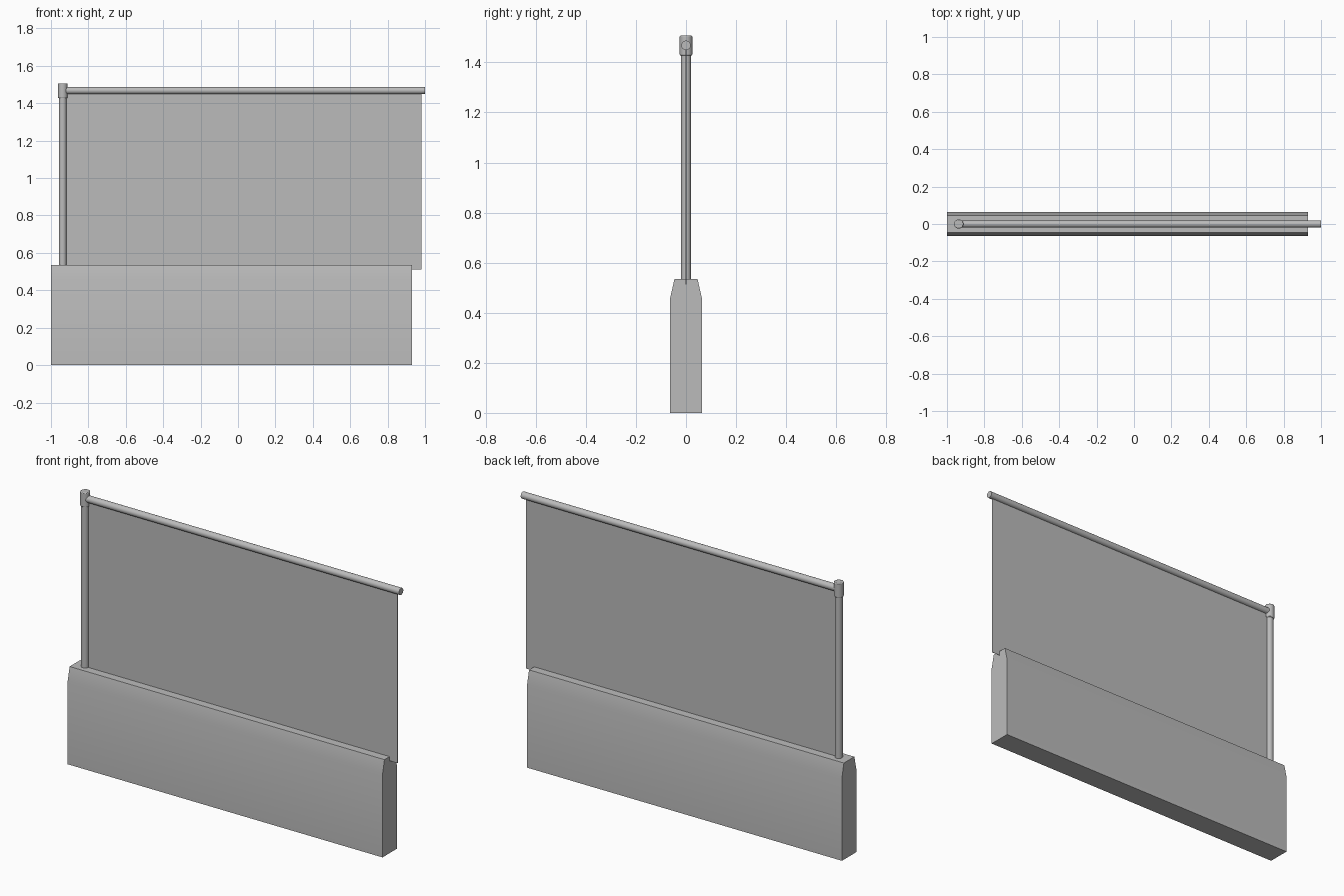
import bpy, bmesh
from math import pi
from mathutils import Matrix, Vector

cube = bpy.data.objects.get("Cube")
if cube:
    bpy.data.objects.remove(cube, do_unlink=True)

grey = bpy.data.materials.new("plain_grey")
grey.use_nodes = True
GREY = (0.5, 0.5, 0.5, 1)
grey.diffuse_color = GREY
grey.node_tree.nodes["Principled BSDF"].inputs["Base Color"].default_value = GREY


def finish(name, bm, smooth=True):
    """Turn a bmesh into a named, shaded object."""
    bmesh.ops.recalc_face_normals(bm, faces=bm.faces)
    mesh = bpy.data.meshes.new(name)
    bm.to_mesh(mesh)
    bm.free()
    mesh.materials.append(grey)
    obj = bpy.data.objects.new(name, mesh)
    bpy.context.collection.objects.link(obj)
    if smooth:
        bpy.ops.object.select_all(action="DESELECT")
        obj.select_set(True)
        bpy.context.view_layer.objects.active = obj
        bpy.ops.object.shade_smooth_by_angle(angle=pi / 6)
    return obj


def cylinder(name, start, end, radius):
    """Closed cylinder between two points."""
    start, end = Vector(start), Vector(end)
    axis = end - start
    turn = axis.to_track_quat("Z", "Y").to_matrix().to_4x4()
    bm = bmesh.new()
    bmesh.ops.create_cone(bm, cap_ends=True, segments=32, radius1=radius,
                          radius2=radius, depth=axis.length,
                          matrix=Matrix.Translation((start + end) / 2) @ turn)
    return finish(name, bm)


# Base: tapered wall profile extruded along x
half = [(0.063, 0), (0.063, 0.46), (0.046, 0.535)]
profile = half + [(-y, z) for y, z in reversed(half)]
bm = bmesh.new()
end_face = bm.faces.new([bm.verts.new((-1, y, z)) for y, z in profile])
side = bmesh.ops.extrude_face_region(bm, geom=[end_face])
bmesh.ops.translate(bm, vec=(1.93, 0, 0),
                    verts=[v for v in side["geom"] if isinstance(v, bmesh.types.BMVert)])
finish("base_wall", bm)

# Upright post with its top cap
POST_X = -0.937
cylinder("upright_post", (POST_X, 0, 0.5), (POST_X, 0, 1.45), 0.02)
cap = cylinder("post_cap", (POST_X, 0, 1.427), (POST_X, 0, 1.507), 0.025)
bevel = cap.modifiers.new("soft_rim", "BEVEL")
bevel.width = 0.004
bevel.segments = 2

# Horizontal rod carrying the sheet
cylinder("top_rod", (POST_X, 0, 1.468), (1, 0, 1.468), 0.019)

# Thin hanging sheet
bm = bmesh.new()
bmesh.ops.create_cube(bm, size=1, matrix=Matrix.Translation((0.022, 0, 0.987))
                      @ Matrix.Diagonal((1.916, 0.002, 0.95, 1)))
finish("hanging_sheet", bm, smooth=False)
